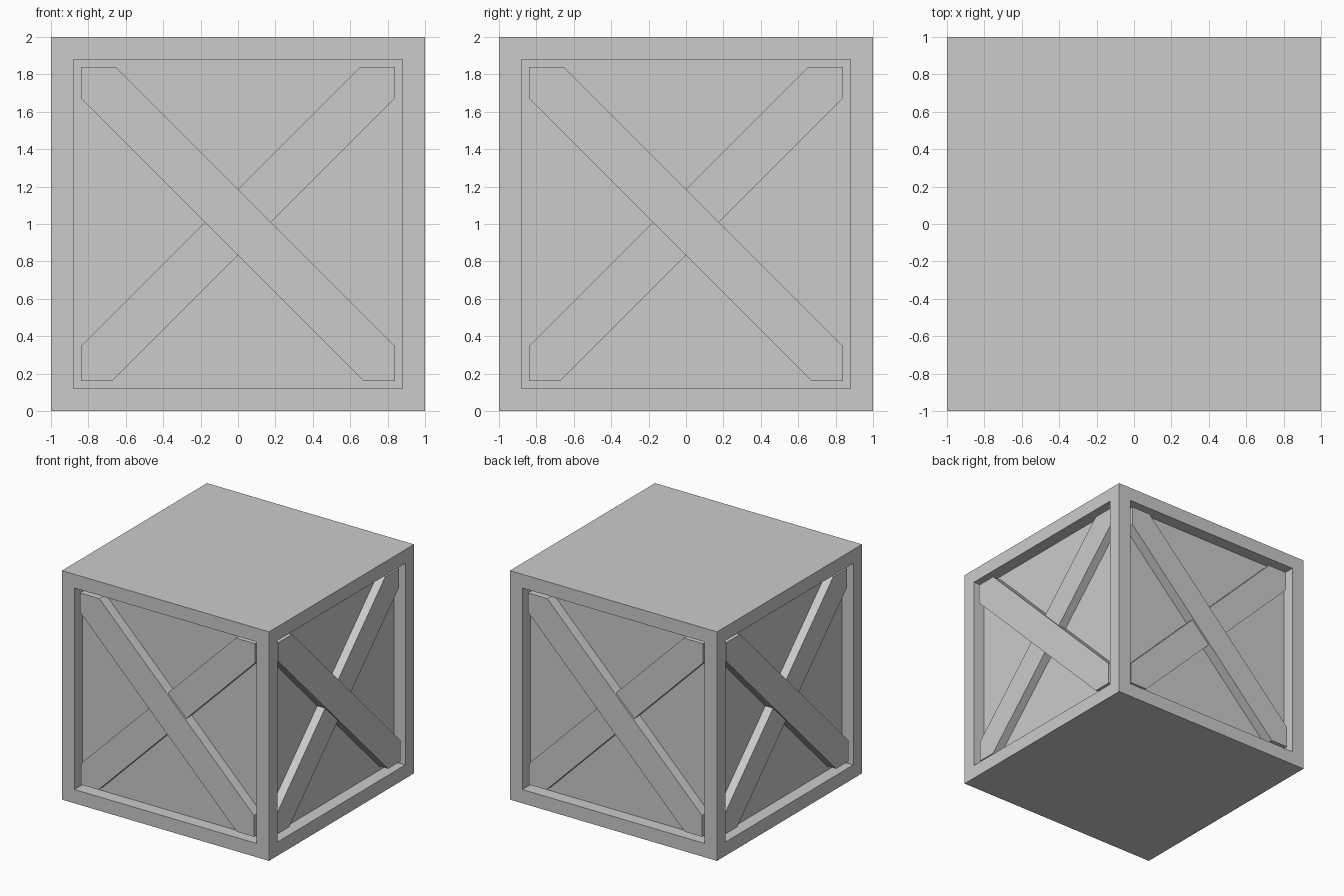
import bpy, bmesh
from math import pi
from mathutils import Matrix

if "Cube" in bpy.data.objects:
    bpy.data.objects.remove(bpy.data.objects["Cube"])

FRAME = 0.17     # width of the border round each side
RECESS = 0.11    # depth of the side panels


def add_object(name, bm):
    bmesh.ops.recalc_face_normals(bm, faces=bm.faces)
    mesh = bpy.data.meshes.new(name)
    bm.to_mesh(mesh)
    bm.free()
    obj = bpy.data.objects.new(name, mesh)
    bpy.context.collection.objects.link(obj)
    return obj


# Crate body: cube with the four sides inset and pushed in, straight walls
bm = bmesh.new()
bmesh.ops.create_cube(bm, size=2, matrix=Matrix.Translation((0, 0, 1)))
sides = [f for f in bm.faces if abs(f.normal.z) < 0.5]
bmesh.ops.inset_individual(bm, faces=sides, thickness=FRAME)
for face in sides:
    normal = face.normal.copy()
    panel = bmesh.ops.extrude_discrete_faces(bm, faces=[face])["faces"][0]
    bmesh.ops.translate(bm, verts=panel.verts, vec=-normal * RECESS)
add_object("crate_body", bm)


# Diagonal plank, cut square at the ends where it tucks into the frame
def brace(name, flip, depth, turn):
    half, bottom, top = 0.84, 0.16, 1.84
    low, high = 0.833, 1.186          # plank lies between x + z = low and high
    outline = [(-half, low + half), (-half, top), (high - top, top),
               (half, high - half), (half, bottom), (low - bottom, bottom)]
    bm = bmesh.new()
    face = bm.faces.new([bm.verts.new((x * flip, -1 + depth, z)) for x, z in outline])
    ext = bmesh.ops.extrude_face_region(bm, geom=[face])["geom"]
    verts = [g for g in ext if isinstance(g, bmesh.types.BMVert)]
    bmesh.ops.translate(bm, verts=verts, vec=(0, RECESS + 0.01 - depth, 0))
    bmesh.ops.rotate(bm, verts=bm.verts, matrix=Matrix.Rotation(turn, 3, 'Z'))
    add_object(name, bm)


# Crossed planks on all four sides, one slightly behind the other
for i, side in enumerate(("front", "right", "back", "left")):
    brace(side + "_brace_outer", 1, 0.02, i * pi / 2)
    brace(side + "_brace_inner", -1, 0.035, i * pi / 2)
